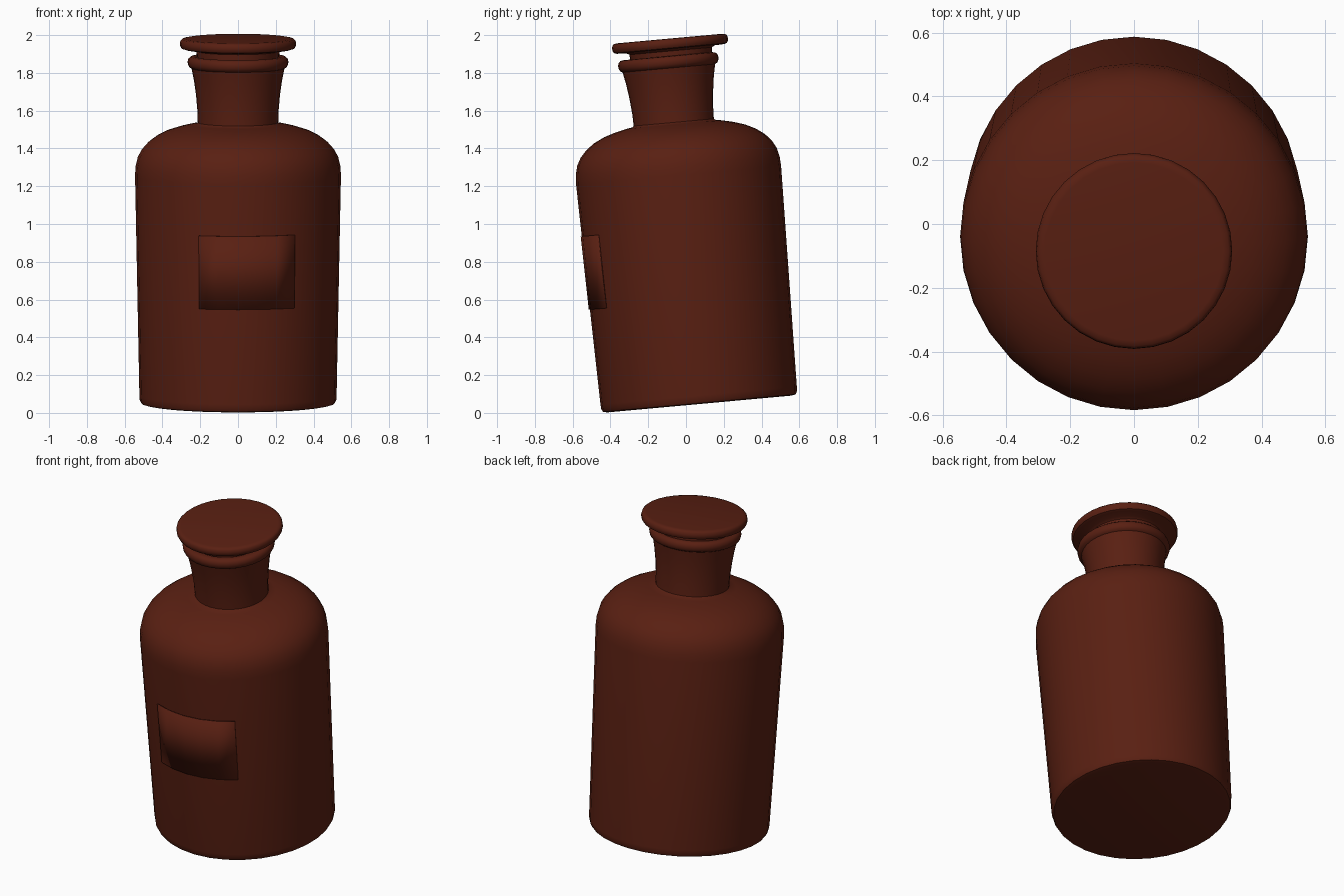
import bpy, bmesh, math
from mathutils import Matrix

if "Cube" in bpy.data.objects:
    bpy.data.objects.remove(bpy.data.objects["Cube"])

SEG = 32
STEP = 2 * math.pi / SEG
# Whole bottle leans slightly towards the front
LEAN = Matrix.Translation((0, 0.071, 0.047)) @ Matrix.Rotation(math.radians(5.2), 4, 'X')

amber = bpy.data.materials.new("amber_glass")
amber.diffuse_color = (0.1, 0.014, 0.006, 1)
amber.use_nodes = True
amber.node_tree.nodes["Principled BSDF"].inputs["Base Color"].default_value = amber.diffuse_color


def finish(name, bm, offset=(0, 0, 0)):
    bmesh.ops.recalc_face_normals(bm, faces=bm.faces)
    me = bpy.data.meshes.new(name)
    bm.to_mesh(me)
    bm.free()
    me.shade_smooth()
    me.set_sharp_from_angle(angle=math.radians(40))
    me.materials.append(amber)
    ob = bpy.data.objects.new(name, me)
    bpy.context.collection.objects.link(ob)
    ob.matrix_world = LEAN @ Matrix.Translation(offset)
    return ob


def lathe(name, profile, offset=(0, 0, 0)):
    """Revolve (radius, height) points and cap both ends."""
    bm = bmesh.new()
    rings = [[bm.verts.new((r * math.sin(i * STEP), -r * math.cos(i * STEP), h))
              for i in range(SEG)] for r, h in profile]
    for a, b in zip(rings, rings[1:]):
        for i in range(SEG):
            j = (i + 1) % SEG
            bm.faces.new((a[i], a[j], b[j], b[i]))
    bm.faces.new(rings[0])
    bm.faces.new(rings[-1])
    return finish(name, bm, offset)


# Bottle body: base, tapered wall, round shoulder, flared neck, beaded lip
lathe("bottle_body", [
    (0.490, 0.0), (0.512, 0.005), (0.520, 0.02), (0.522, 0.045),
    (0.545, 1.215), (0.542, 1.265), (0.530, 1.315), (0.508, 1.355),
    (0.475, 1.392), (0.430, 1.425), (0.375, 1.452), (0.315, 1.471),
    (0.255, 1.485), (0.222, 1.490), (0.213, 1.497),
    (0.215, 1.56), (0.222, 1.64), (0.233, 1.72), (0.246, 1.785),
    (0.258, 1.792), (0.265, 1.805), (0.267, 1.82), (0.263, 1.836),
    (0.252, 1.846), (0.235, 1.849), (0.215, 1.845), (0.205, 1.83),
    (0.195, 1.55)])

# Stopper: tapered plug under a flat round-edged disc
lathe("stopper", [
    (0.190, 1.60), (0.217, 1.84), (0.220, 1.875), (0.235, 1.884),
    (0.285, 1.886), (0.300, 1.891), (0.307, 1.903), (0.308, 1.915),
    (0.305, 1.930), (0.297, 1.938), (0.280, 1.941)], (0, 0.018, 0))

# Label: thin curved panel on the front wall, a little right of centre
bm = bmesh.new()
cols = []
for i in range(-2, 4):
    a = i * STEP
    col = []
    for h in (0.55, 0.94):
        r = 0.522 + 0.023 * (h - 0.045) / 1.17 + 0.003
        col.append(bm.verts.new((r * math.sin(a), -r * math.cos(a), h)))
    cols.append(col)
for a, b in zip(cols, cols[1:]):
    bm.faces.new((a[0], b[0], b[1], a[1]))
label = finish("label", bm)
thick = label.modifiers.new("thickness", 'SOLIDIFY')
thick.thickness = 0.006
thick.offset = 0
